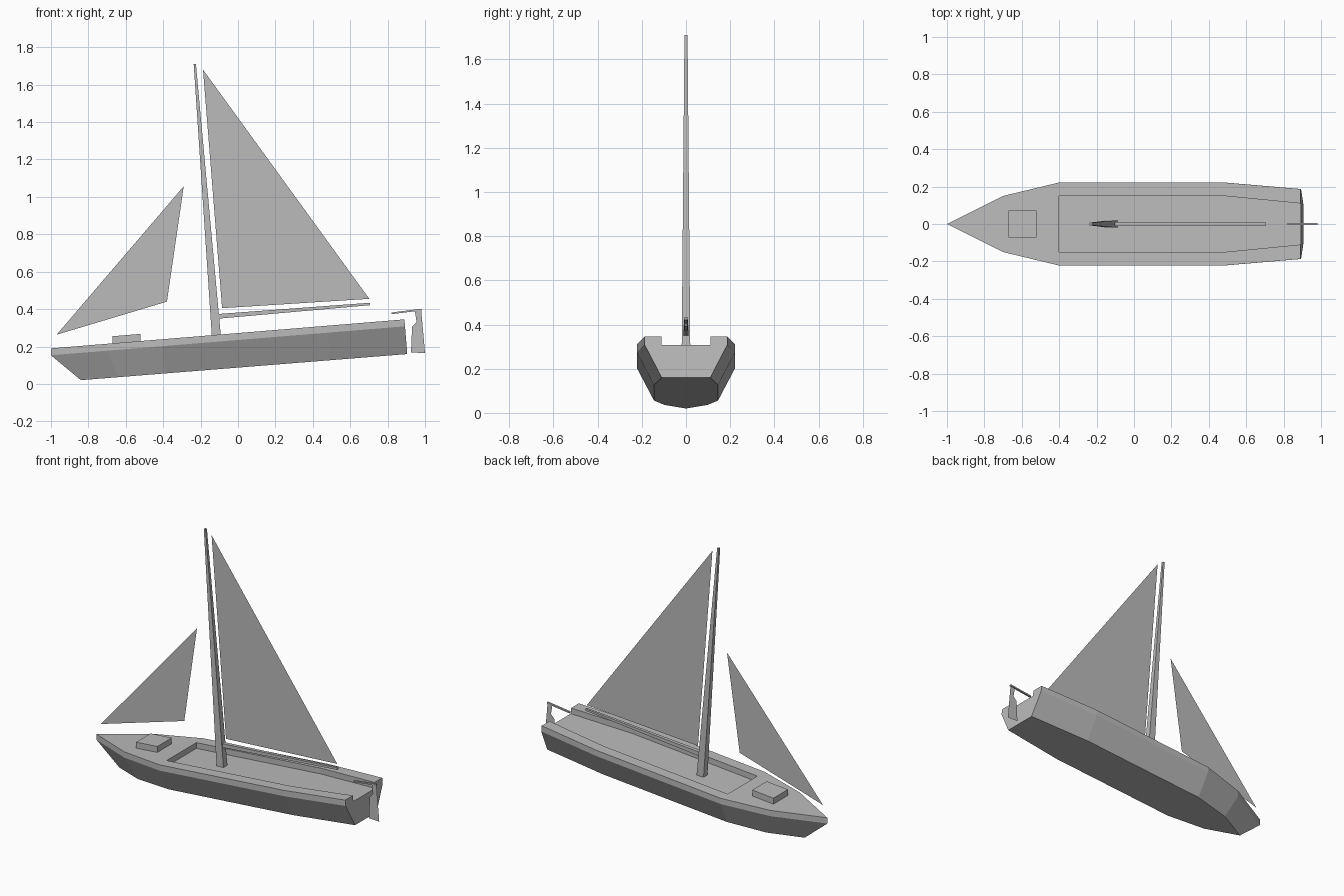
import bpy
import bmesh
from mathutils import Vector

if "Cube" in bpy.data.objects:
    bpy.data.objects.remove(bpy.data.objects["Cube"], do_unlink=True)

grey = bpy.data.materials.new("plain_grey")
grey.use_nodes = True
grey.diffuse_color = (0.5, 0.5, 0.5, 1)
grey.node_tree.nodes["Principled BSDF"].inputs["Base Color"].default_value = (0.5, 0.5, 0.5, 1)

SLOPE = 0.082      # the whole boat is pitched, bow down
STRAKE = 0.037     # height of the upright band below the deck edge


def deck(x):
    return 0.19 + SLOPE * (x + 1)


def keel(x):
    return 0.02 + 0.08 * (x + 0.84)


def finish(name, bm, closed=True):
    bmesh.ops.remove_doubles(bm, verts=bm.verts, dist=0.0001)
    if closed:
        bmesh.ops.recalc_face_normals(bm, faces=bm.faces)
    mesh = bpy.data.meshes.new(name)
    bm.to_mesh(mesh)
    bm.free()
    mesh.materials.append(grey)
    obj = bpy.data.objects.new(name, mesh)
    bpy.context.scene.collection.objects.link(obj)
    return obj


def face(bm, points):
    bm.faces.new([bm.verts.new(p) for p in points])


def flat_plate(name, outline):
    """Thin upright sheet on the centre line, from (x, z) points."""
    bm = bmesh.new()
    face(bm, [(x, 0, z) for x, z in outline])
    return finish(name, bm, closed=False)


def tapered_box(name, start, end):
    """Box between two rectangular ends, each given as four points."""
    bm = bmesh.new()
    face(bm, start)
    face(bm, end)
    for i in range(4):
        j = (i + 1) % 4
        face(bm, [start[i], start[j], end[j], end[i]])
    return finish(name, bm)


def upright_end(x, low, high, half):
    return [(x, -half, low), (x, half, low), (x, half, high), (x, -half, high)]


def level_end(z, front, back, half):
    return [(front, -half, z), (back, -half, z), (back, half, z), (front, half, z)]


# Hull: stations from bow to stern as (x, half width)
rim = [(-1, 0), (-0.7, 0.15), (-0.4, 0.222), (0.48, 0.222), (0.89, 0.187)]
bottom = [(-0.84, 0), (-0.64, 0.097), (-0.39, 0.145), (0.49, 0.145), (0.905, 0.11)]
well = [(-0.4, 0.15), (0.48, 0.15), (0.89, 0.11)]


def hull_side(side):
    top = [Vector((x, side * y, deck(x))) for x, y in rim]
    low = [Vector((x + 0.003 * (x > 0), side * y, deck(x) - STRAKE)) for x, y in rim]
    base = [Vector((x, side * y, keel(x))) for x, y in bottom]
    edge = [Vector((x, side * y, deck(x))) for x, y in well]
    floor = [Vector((x + 0.003 * (x > 0.5), side * y, deck(x) - STRAKE)) for x, y in well]
    return top, low, base, edge, floor


bm = bmesh.new()
port, starboard = hull_side(1), hull_side(-1)
for top, low, base, edge, floor in (port, starboard):
    for upper, lower in ((top, low), (low, base)):
        for i in range(4):
            quad = [upper[i], upper[i + 1], lower[i + 1], lower[i]]
            face(bm, quad)
    # side decks, well walls and the raised transom corners
    for i in range(2):
        face(bm, [top[i + 2], top[i + 3], edge[i + 1], edge[i]])
        face(bm, [edge[i], edge[i + 1], floor[i + 1], floor[i]])
    face(bm, [top[4], edge[2], floor[2], low[4]])
(pt, pl, pb, pe, pf), (st, sl, sb, se, sf) = port, starboard
face(bm, pt[:3] + [pe[0], se[0]] + st[2:0:-1])                 # foredeck
face(bm, [pe[0], pf[0], sf[0], se[0]])                         # front wall of well
face(bm, pf + sf[::-1])                                        # well floor
face(bm, pb + sb[:0:-1])                                       # flat bottom
face(bm, [pl[4], pf[2], sf[2], sl[4], sb[4], pb[4]])           # transom
finish("hull", bm)

# Fore hatch
tapered_box("fore_hatch",
            upright_end(-0.67, deck(-0.67), deck(-0.67) + 0.038, 0.073),
            upright_end(-0.52, deck(-0.52), deck(-0.52) + 0.038, 0.073))

# Mast and boom
tapered_box("mast",
            level_end(deck(-0.11) - STRAKE, -0.138, -0.089, 0.02),
            level_end(1.71, -0.237, -0.225, 0.007))
tapered_box("boom",
            upright_end(-0.105, 0.349, 0.374, 0.012),
            upright_end(0.707, 0.421, 0.434, 0.007))

# Sails
flat_plate("mainsail", [(-0.187, 1.68), (-0.085, 0.405), (0.702, 0.455)])
flat_plate("foresail", [(-0.29, 1.057), (-0.97, 0.263), (-0.38, 0.44)])

# Rudder and tiller
flat_plate("rudder", [(0.925, 0.168), (1.0, 0.165), (0.979, 0.4), (0.945, 0.394),
                      (0.955, 0.33), (0.931, 0.305)])
tapered_box("tiller",
            upright_end(0.822, 0.373, 0.382, 0.006),
            upright_end(0.981, 0.393, 0.402, 0.006))
